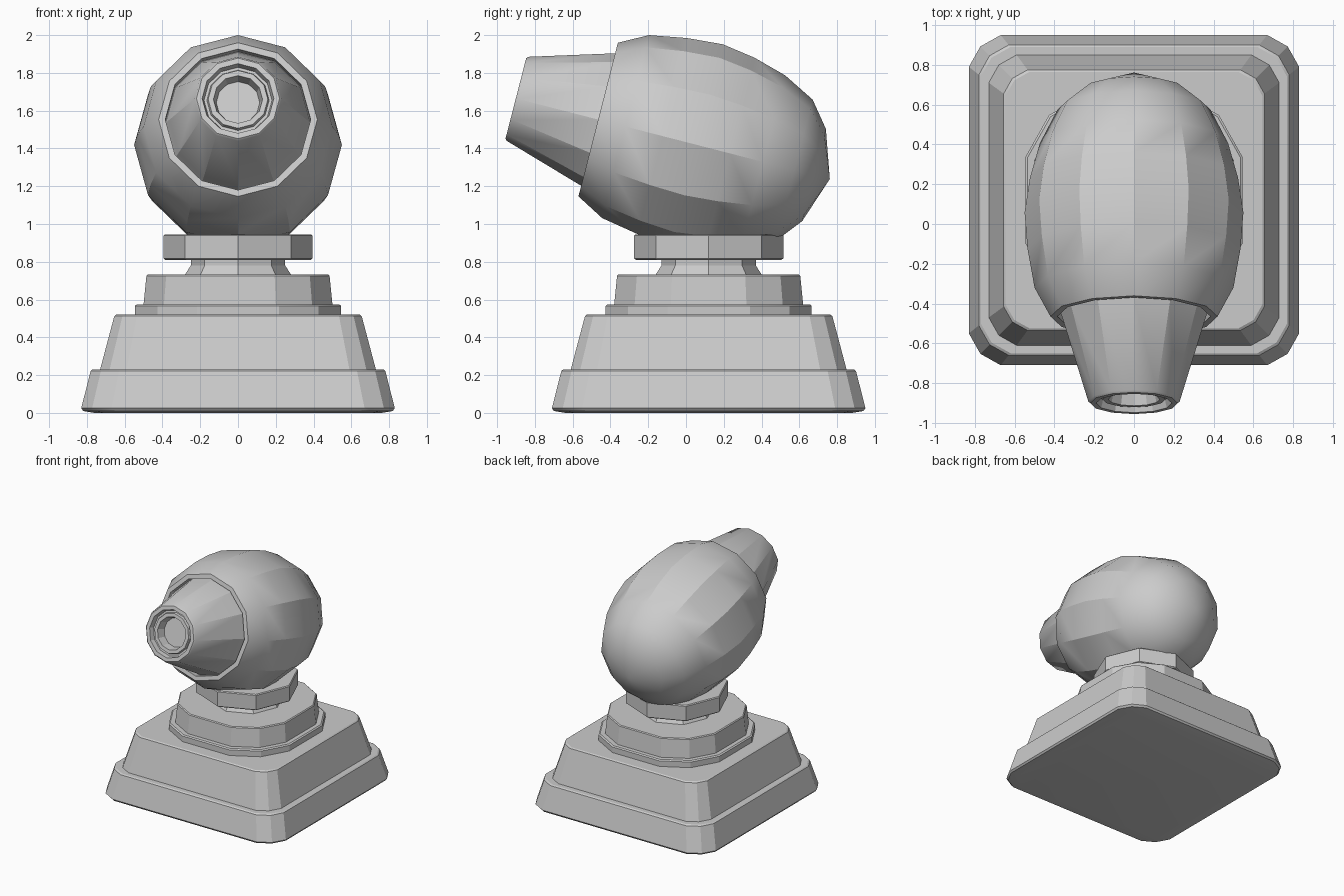
import bpy, bmesh
from math import sin, cos, pi, radians
from mathutils import Vector, Matrix

if "Cube" in bpy.data.objects:
    bpy.data.objects.remove(bpy.data.objects["Cube"])

CY = 0.12            # centre of the pedestal in y
TILT = radians(14.4)


def loft(name, rings, matrix, angle=28):
    """Skin a list of equal-length rings; a single-point ring makes a pole."""
    bm = bmesh.new()
    loops = [[bm.verts.new(matrix @ Vector(p)) for p in ring] for ring in rings]
    for a, b in zip(loops, loops[1:]):
        n = max(len(a), len(b))
        for i in range(n):
            j = (i + 1) % n
            if len(b) == 1:
                bm.faces.new((a[i], a[j], b[0]))
            else:
                bm.faces.new((a[i], a[j], b[j], b[i]))
    for end in (loops[0], loops[-1]):
        if len(end) > 2:
            bm.faces.new(end)
    bmesh.ops.recalc_face_normals(bm, faces=bm.faces)
    me = bpy.data.meshes.new(name)
    bm.to_mesh(me)
    bm.free()
    ob = bpy.data.objects.new(name, me)
    bpy.context.collection.objects.link(ob)
    bpy.ops.object.select_all(action='DESELECT')
    ob.select_set(True)
    bpy.context.view_layer.objects.active = ob
    bpy.ops.object.shade_smooth_by_angle(angle=radians(angle))
    return ob


def square(h, cut, z):
    """Square ring with two-segment rounded corners."""
    corner = [(h, h - cut), (h - 0.36 * cut, h - 0.36 * cut), (h - cut, h)]
    pts = []
    for k in range(4):
        c, s = round(cos(k * pi / 2)), round(sin(k * pi / 2))
        pts += [(c * x - s * y, s * x + c * y, z) for x, y in corner]
    return pts


def circle(r, n, z):
    if r == 0:
        return [(0, 0, z)]
    return [(r * sin(2 * pi * i / n), r * cos(2 * pi * i / n), z) for i in range(n)]


stand = Matrix.Translation((0, CY, 0))

# Stepped square plinth
loft("plinth", [square(h, c, z) for h, c, z in [
    (0.76, 0.15, 0), (0.82, 0.16, 0.01), (0.83, 0.16, 0.025), (0.78, 0.15, 0.222),
    (0.77, 0.15, 0.23), (0.73, 0.14, 0.23), (0.655, 0.12, 0.512), (0.645, 0.12, 0.52)]], stand)

# Smaller stepped block with wide corners
loft("upper_block", [square(h, 0.6 * h, z) for h, z in [
    (0.545, 0.515), (0.545, 0.567), (0.535, 0.575), (0.50, 0.575),
    (0.485, 0.725), (0.478, 0.732)]], stand)

# Neck and octagonal collar
loft("neck", [circle(r, 8, z) for r, z in [(0.285, 0.725), (0.25, 0.78), (0.25, 0.83)]], stand)
loft("collar", [circle(r, 8, z) for r, z in [
    (0.385, 0.81), (0.395, 0.818), (0.395, 0.938), (0.388, 0.945)]], stand)

# Tilted frame: local z runs backwards along the housing, local y is up
c, s = cos(TILT), sin(TILT)
frame = Matrix(((1, 0, 0, 0),
                (0, s, c, -0.465),
                (0, c, -s, 1.553),
                (0, 0, 0, 1)))

# Egg-shaped housing with a lipped front opening
loft("housing", [circle(r, 12, t) for t, r in [
    (0.06, 0.385), (0, 0.385), (0, 0.42), (0.15, 0.50), (0.35, 0.535), (0.54, 0.55),
    (0.72, 0.523), (0.90, 0.473), (1.073, 0.385), (1.18, 0.252), (1.266, 0)]], frame)

# Tapered snout with a stepped hollow end
loft("snout", [circle(r, 12, t) for t, r in [
    (0.065, 0.384), (0, 0.362), (-0.44, 0.23), (-0.45, 0.22), (-0.45, 0.19),
    (-0.41, 0.18), (-0.41, 0.165), (-0.43, 0.158), (-0.43, 0.13), (-0.36, 0.115)]], frame)
